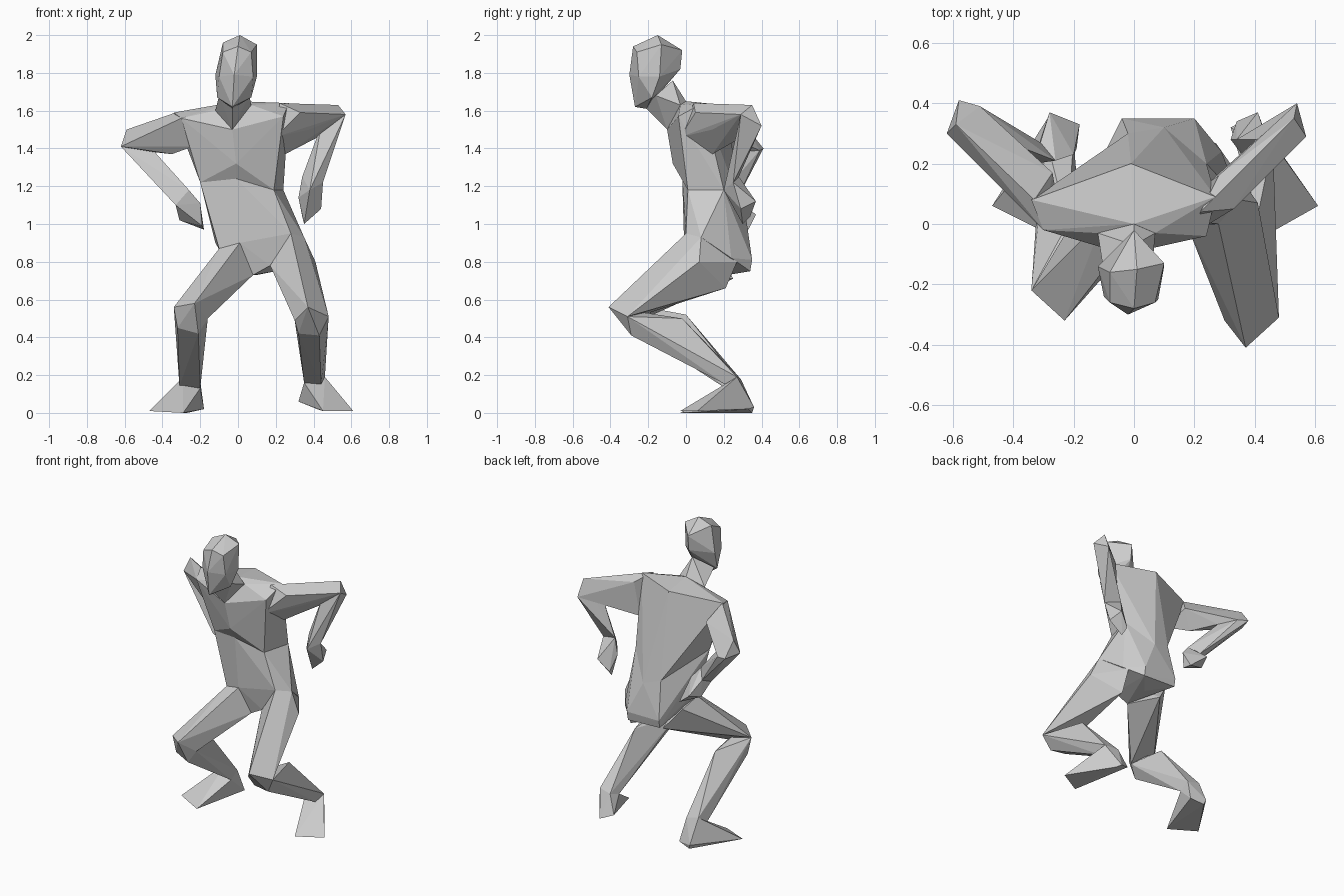
import bpy
import bmesh

default_cube = bpy.data.objects.get("Cube")
if default_cube:
    bpy.data.objects.remove(default_cube, do_unlink=True)

# One flat colour for the whole figure
plain_grey = bpy.data.materials.new("plain_grey")
plain_grey.use_nodes = True
grey = (.6, .6, .6, 1)
plain_grey.diffuse_color = grey
plain_grey.node_tree.nodes["Principled BSDF"].inputs["Base Color"].default_value = grey


def faceted_part(name, *sections):
    """Stretch a flat-shaded skin over the given cross-sections."""
    mesh_builder = bmesh.new()
    corners = {corner for section in sections for corner in section}
    for corner in sorted(corners):
        mesh_builder.verts.new(corner)
    result = bmesh.ops.convex_hull(mesh_builder, input=mesh_builder.verts[:])
    unused = {item for key in ("geom_interior", "geom_unused")
              for item in result[key] if isinstance(item, bmesh.types.BMVert)}
    bmesh.ops.delete(mesh_builder, geom=list(unused), context="VERTS")
    bmesh.ops.recalc_face_normals(mesh_builder, faces=mesh_builder.faces[:])
    mesh = bpy.data.meshes.new(name)
    mesh_builder.to_mesh(mesh)
    mesh_builder.free()
    mesh.materials.append(plain_grey)
    part = bpy.data.objects.new(name, mesh)
    bpy.context.collection.objects.link(part)
    return part


# Head: crown, brow, cheeks and jaw
crown = [(.01, -.15, 2), (-.08, -.16, 1.96), (.1, -.13, 1.95), (0, -.02, 1.92)]
brow = [(0, -.28, 1.94), (-.08, -.26, 1.91), (.07, -.26, 1.91)]
cheeks = [(-.02, -.3, 1.79), (-.12, -.14, 1.79), (.1, -.14, 1.78),
          (-.1, -.24, 1.78), (.08, -.25, 1.78), (0, -.03, 1.82)]
jaw = [(-.03, -.27, 1.62), (-.11, -.18, 1.67), (.07, -.18, 1.67),
       (0, -.08, 1.77), (-.03, -.21, 1.61)]
faceted_part("head", crown, brow, cheeks, jaw)

# Neck
throat = [(-.03, -.22, 1.62), (-.1, -.16, 1.68), (.06, -.16, 1.68), (0, -.07, 1.76)]
collar = [(-.03, -.1, 1.5), (-.12, -.03, 1.6), (.07, -.03, 1.63), (0, 0, 1.65)]
faceted_part("neck", throat, collar)

# Torso: shoulder line, ribs, waist, hips and seat
shoulder_line = [(-.34, .08, 1.59), (-.3, -.02, 1.56), (-.01, .2, 1.63),
                 (.27, .09, 1.64), (.24, -.04, 1.57)]
ribs = [(-.24, 0, 1.41), (.2, -.03, 1.46), (.25, .14, 1.37), (-.01, -.07, 1.32)]
waist = [(-.2, .03, 1.22), (-.01, -.02, 1.24), (.19, .01, 1.18), (.24, .2, 1.18)]
lower_back = [(.1, .32, 1.02), (-.02, .3, 1.06)]
hips = [(-.1, .02, .87), (.01, -.01, .9), (.28, 0, .95), (.35, .08, .93), (-.12, .16, .9)]
seat = [(.2, .35, .81), (-.04, .35, .81), (.29, .24, .82), (.2, .34, .75),
        (-.04, .34, .76), (.1, .22, .73), (.08, .03, .73), (.17, .02, .78)]
faceted_part("chest", shoulder_line, collar, ribs, waist, lower_back)
faceted_part("abdomen", waist, lower_back, hips, seat)

# Limb cross-sections, listed from the body outward
left_arm = {
    "shoulder": [(.22, .04, 1.64), (.2, -.03, 1.46), (.25, .14, 1.37), (.28, .16, 1.6)],
    "bicep": [(.33, .05, 1.59), (.38, .14, 1.5)],
    "elbow": [(.53, .35, 1.63), (.57, .29, 1.58), (.44, .28, 1.52), (.54, .4, 1.52)],
    "wrist": [(.45, .25, 1.22), (.34, .28, 1.25), (.38, .2, 1.18)],
    "knuckles": [(.32, .28, 1.14), (.41, .37, 1.12), (.44, .29, 1.08)],
    "fingertips": [(.35, .3, 1), (.34, .34, 1.04)],
}
right_arm = {
    "shoulder": [(-.33, .08, 1.59), (-.3, -.02, 1.56), (-.24, 0, 1.41), (-.27, .17, 1.48)],
    "bicep": [(-.42, .17, 1.55), (-.35, .12, 1.37), (-.32, .2, 1.45)],
    "elbow": [(-.59, .33, 1.5), (-.62, .3, 1.41), (-.44, .28, 1.38),
              (-.58, .41, 1.4), (-.51, .39, 1.39)],
    "wrist": [(-.26, .21, 1.18), (-.33, .2, 1.1), (-.31, .27, 1.13)],
    "knuckles": [(-.2, .23, 1.11), (-.31, .28, 1.02), (-.28, .37, 1.05)],
    "fingertips": [(-.18, .33, .97), (-.19, .25, .99)],
}
left_leg = {
    "hip": [(.28, 0, .95), (.35, .08, .93), (.41, .07, .8),
            (.17, .01, .78), (.27, .21, .66), (.27, .27, .8)],
    "knee": [(.37, -.41, .56), (.48, -.31, .51), (.3, -.32, .49)],
    "calf": [(.43, -.29, .41), (.32, -.28, .42), (.4, -.02, .5)],
    "ankle": [(.35, .22, .16), (.44, .21, .15), (.46, .27, .19), (.37, .29, .18)],
    "heel": [(.32, .32, .06), (.4, .36, .03)],
    "toes": [(.61, .06, .01), (.45, -.03, .01), (.42, .33, .02)],
}
right_leg = {
    "hip": [(-.1, .02, .87), (.01, -.01, .9), (.08, .03, .73),
            (-.1, .18, .84), (0, .25, .71)],
    "knee": [(-.23, -.32, .58), (-.34, -.22, .56), (-.16, -.22, .5)],
    "calf": [(-.32, -.21, .45), (-.21, -.24, .42), (-.22, 0, .52)],
    "ankle": [(-.31, .22, .14), (-.2, .21, .13), (-.2, .28, .17), (-.29, .28, .19)],
    "heel": [(-.18, .33, .02), (-.28, .36, .03), (-.19, .32, .05)],
    "toes": [(-.47, .06, .01), (-.29, -.03, 0), (-.27, .35, 0)],
}

for side, arm, leg in (("left", left_arm, left_leg), ("right", right_arm, right_leg)):
    # Arm
    faceted_part(side + "_upper_arm", arm["shoulder"], arm["bicep"], arm["elbow"])
    faceted_part(side + "_forearm", arm["elbow"], arm["wrist"])
    faceted_part(side + "_hand", arm["wrist"], arm["knuckles"], arm["fingertips"])
    # Leg
    faceted_part(side + "_thigh", leg["hip"], leg["knee"])
    faceted_part(side + "_shin", leg["knee"], leg["calf"], leg["ankle"])
    faceted_part(side + "_foot", leg["ankle"], leg["heel"], leg["toes"])
